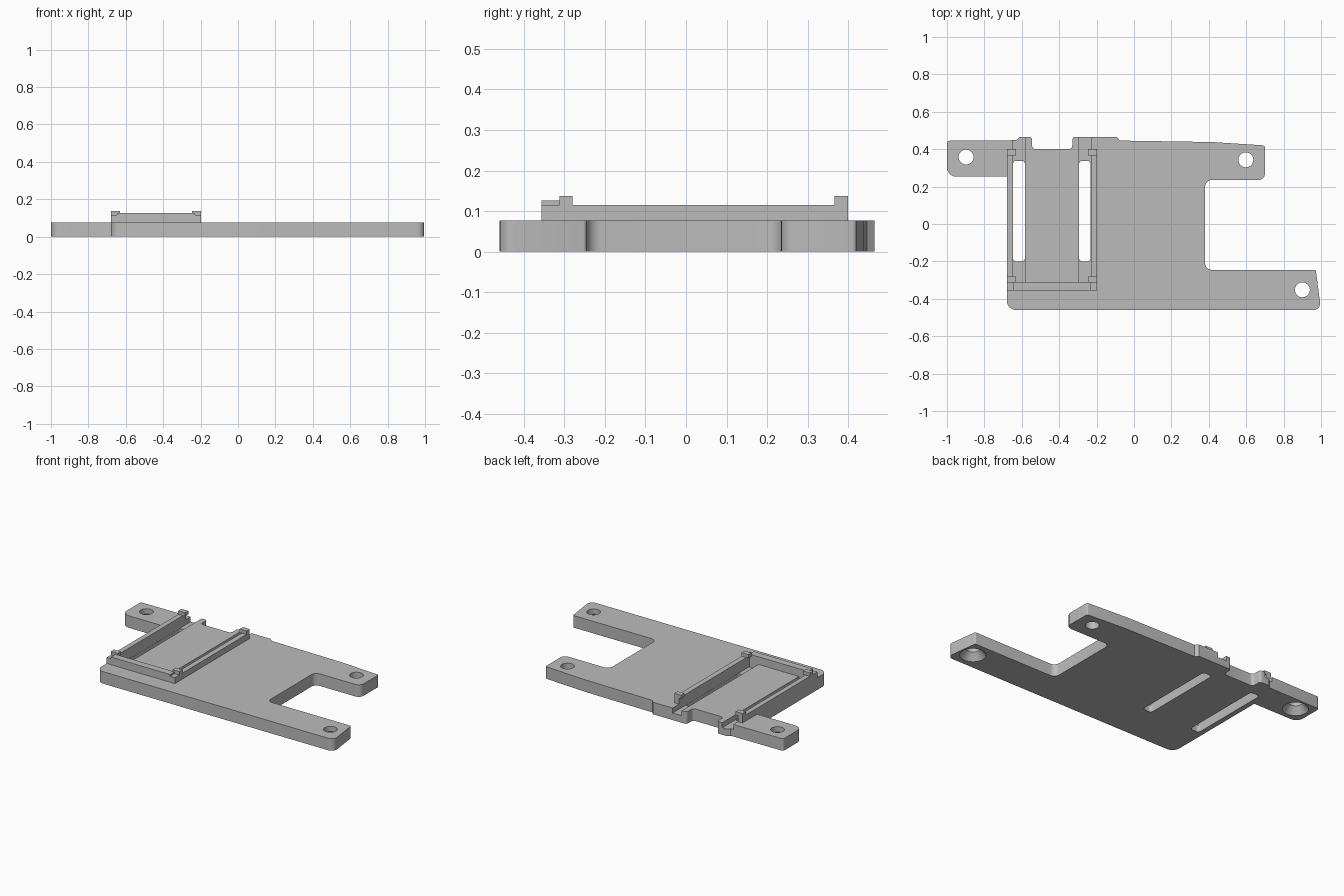
import bpy, bmesh, math
from mathutils import Vector

if "Cube" in bpy.data.objects:
    bpy.data.objects.remove(bpy.data.objects["Cube"])

GREY = (0.5, 0.5, 0.5, 1)
mat = bpy.data.materials.new("plain grey")
mat.use_nodes = True
mat.diffuse_color = GREY
mat.node_tree.nodes["Principled BSDF"].inputs["Base Color"].default_value = GREY

TOP = 0.077          # plate thickness
RAIL = 0.115         # side rail height


def finish(name, bm):
    bmesh.ops.recalc_face_normals(bm, faces=bm.faces)
    mesh = bpy.data.meshes.new(name)
    bm.to_mesh(mesh)
    bm.free()
    mesh.materials.append(mat)
    ob = bpy.data.objects.new(name, mesh)
    bpy.context.collection.objects.link(ob)
    return ob


def rounded(corners, steps=6):
    """Round each (x, y, radius) corner with a tangent arc."""
    pts = []
    for i, (x, y, r) in enumerate(corners):
        p = Vector((x, y))
        if r == 0:
            pts.append(p)
            continue
        a = (Vector(corners[i - 1][:2]) - p).normalized()
        b = (Vector(corners[(i + 1) % len(corners)][:2]) - p).normalized()
        half = a.angle(b) / 2
        centre = p + (a + b).normalized() * r / math.sin(half)
        start = p + a * r / math.tan(half) - centre
        end = p + b * r / math.tan(half) - centre
        pts += [centre + start.slerp(end, k / steps) * r / start.slerp(end, k / steps).length
                for k in range(steps + 1)]
    return pts


def prism(name, corners, z0, z1):
    bm = bmesh.new()
    face = bm.faces.new([bm.verts.new((p.x, p.y, z0)) for p in rounded(corners)])
    out = bmesh.ops.extrude_face_region(bm, geom=[face])
    bmesh.ops.translate(bm, vec=(0, 0, z1 - z0),
                        verts=[v for v in out["geom"] if isinstance(v, bmesh.types.BMVert)])
    return finish(name, bm)


def box(name, x0, x1, y0, y1, z0, z1, r=0):
    return prism(name, [(x0, y0, r), (x1, y0, r), (x1, y1, r), (x0, y1, r)], z0, z1)


def cone(name, x, y, z0, z1, r0, r1):
    bm = bmesh.new()
    bmesh.ops.create_cone(bm, cap_ends=True, segments=32, radius1=r0, radius2=r1, depth=z1 - z0)
    bmesh.ops.translate(bm, verts=bm.verts, vec=(x, y, (z0 + z1) / 2))
    return finish(name, bm)


# Base plate outline with its three mounting arms
plate = prism("base_plate", [
    (-1, 0.445, 0.015), (-1, 0.253, 0.05), (-0.68, 0.253, 0), (-0.68, -0.46, 0.05),
    (1.0, -0.46, 0.035), (0.972, -0.245, 0.01), (0.38, -0.245, 0.035), (0.38, 0.235, 0.035),
    (0.70, 0.235, 0.035), (0.70, 0.42, 0.01), (0.42, 0.438, 0), (-0.075, 0.446, 0),
    (-0.092, 0.465, 0), (-0.33, 0.465, 0.015), (-0.33, 0.40, 0.02), (-0.545, 0.40, 0.02),
    (-0.545, 0.465, 0.015), (-0.61, 0.465, 0.01), (-0.63, 0.448, 0)], 0, TOP)

# Cutters: channels, slots, screw holes and countersinks
cutters = []
for side, x0, x1 in (("right", -0.648, -0.582), ("left", -0.295, -0.231)):
    cutters.append(box(side + "_channel_cutter", x0, x1, -0.31, 0.6, 0.045, 0.2))
    cutters.append(box(side + "_slot_cutter", x0 + 0.001, x1 - 0.001, -0.2, 0.338, -0.1, 0.2, 0.018))
for name, x, y, sunk in (("tab", -0.898, 0.358, True), ("back_arm", 0.598, 0.343, False),
                         ("front_arm", 0.9, -0.352, True)):
    cutters.append(cone(name + "_hole_cutter", x, y, -0.1, 0.2, 0.04, 0.04))
    if sunk:
        cutters.append(cone(name + "_countersink_cutter", x, y, -0.01, 0.045, 0.083, 0.039))
for c in cutters:
    mod = plate.modifiers.new(c.name, "BOOLEAN")
    mod.operation = "DIFFERENCE"
    mod.solver = "EXACT"
    mod.object = c
bpy.context.view_layer.objects.active = plate
plate.select_set(True)
for m in list(plate.modifiers):
    bpy.ops.object.modifier_apply(modifier=m.name)
for c in cutters:
    bpy.data.objects.remove(c)
bpy.ops.object.shade_smooth_by_angle(angle=math.radians(30))

# Raised frame: side rails, front rail and overhanging corner clips
for side, x0, x1, c0, c1 in (("right", -0.68, -0.648, -0.68, -0.632),
                             ("left", -0.231, -0.197, -0.245, -0.197)):
    box(side + "_rail", x0, x1, -0.356, 0.40, TOP, RAIL)
    for end, y0, y1 in (("front", -0.312, -0.28), ("back", 0.367, 0.40)):
        box(f"{side}_{end}_clip", c0, c1, y0, y1, RAIL, 0.137)
box("front_rail", -0.648, -0.231, -0.356, -0.31, TOP, 0.126)
